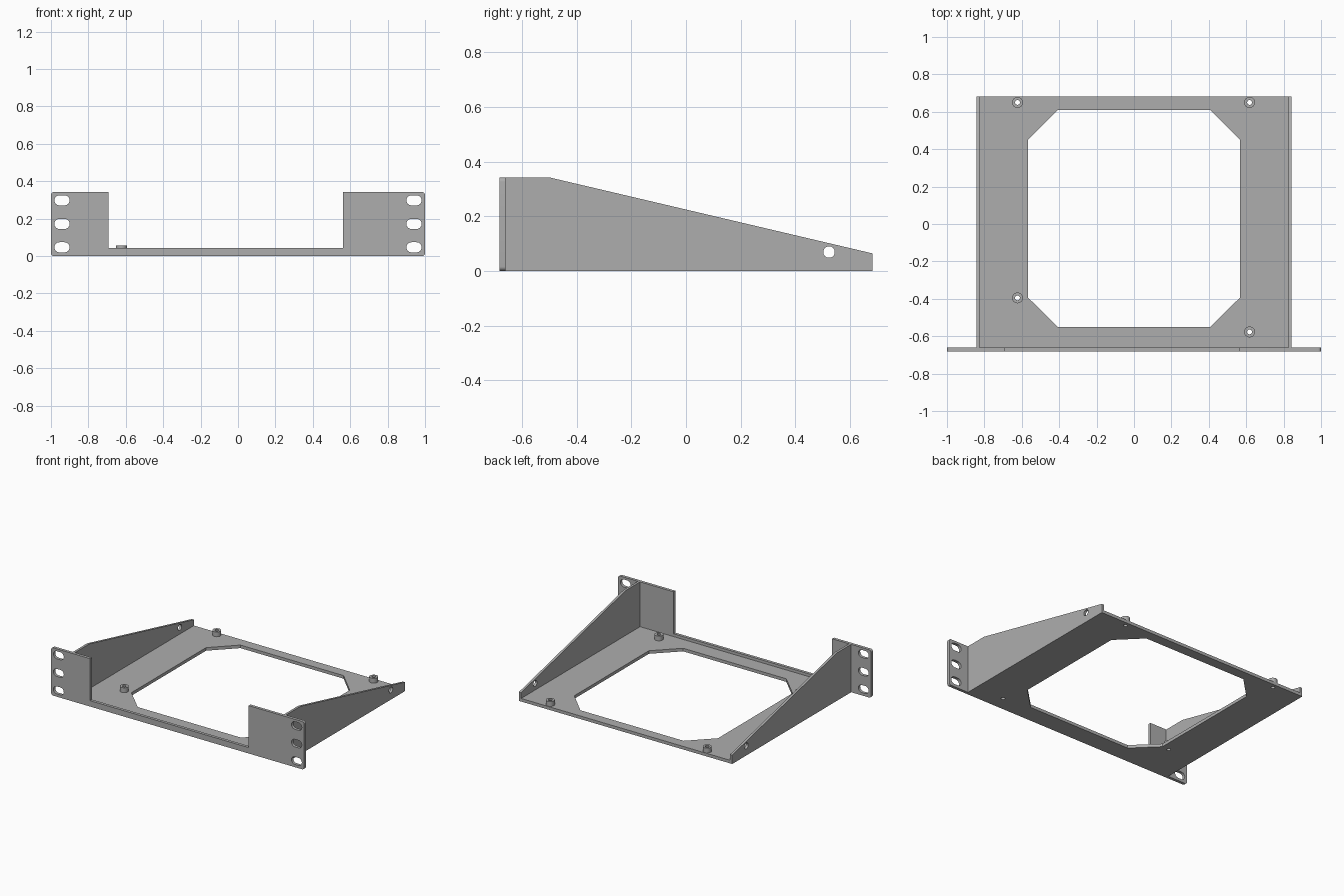
import bpy, bmesh, math
from mathutils import Matrix

if "Cube" in bpy.data.objects:
    bpy.data.objects.remove(bpy.data.objects["Cube"])

grey = bpy.data.materials.new("grey metal")
grey.diffuse_color = (0.42, 0.42, 0.42, 1)
grey.use_nodes = True
grey.node_tree.nodes["Principled BSDF"].inputs["Base Color"].default_value = grey.diffuse_color


def arc(cx, cy, r, a0, a1, n):
    return [(cx + r * math.cos(math.radians(a0 + (a1 - a0) * i / n)),
             cy + r * math.sin(math.radians(a0 + (a1 - a0) * i / n))) for i in range(n + 1)]


def circle(cx, cy, r, n=32):
    return arc(cx, cy, r, 0, 360, n)[:-1]


def slot(cx, cy, w, h):
    d, r = (w - h) / 2, h / 2
    return arc(cx + d, cy, r, -90, 90, 12) + arc(cx - d, cy, r, 90, 270, 12)


def plate(name, loops, thickness, matrix):
    """Flat plate: first loop is the outline, the rest are holes; centred on its thickness."""
    cu = bpy.data.curves.new(name, 'CURVE')
    cu.dimensions, cu.fill_mode, cu.extrude = '2D', 'BOTH', thickness / 2
    for pts in loops:
        sp = cu.splines.new('POLY')
        sp.points.add(len(pts) - 1)
        for p, (x, y) in zip(sp.points, pts):
            p.co = (x, y, 0, 1)
        sp.use_cyclic_u = True
    tmp = bpy.data.objects.new(name + " outline", cu)
    bpy.context.collection.objects.link(tmp)
    bpy.context.view_layer.update()
    me = bpy.data.meshes.new_from_object(tmp.evaluated_get(bpy.context.evaluated_depsgraph_get()))
    bpy.data.objects.remove(tmp)
    bm = bmesh.new()
    bm.from_mesh(me)
    bmesh.ops.remove_doubles(bm, verts=bm.verts, dist=1e-5)
    bmesh.ops.transform(bm, matrix=matrix, verts=bm.verts)
    bmesh.ops.recalc_face_normals(bm, faces=bm.faces)
    bm.to_mesh(me)
    bm.free()
    me.materials.clear()
    me.materials.append(grey)
    ob = bpy.data.objects.new(name, me)
    bpy.context.collection.objects.link(ob)
    bpy.ops.object.select_all(action='DESELECT')
    ob.select_set(True)
    bpy.context.view_layer.objects.active = ob
    bpy.ops.object.shade_smooth_by_angle(angle=math.radians(30))
    return ob


FRONT, BACK, INNER = -0.682, 0.682, -0.661
BASE, TOP, WALL = 0.022, 0.342, 0.017
posts = [(-0.623, 0.65), (0.618, 0.65), (-0.623, -0.395), (0.618, -0.577)]

# tray floor with chamfered opening and screw holes
floor = [(-0.843, INNER), (0.843, INNER), (0.843, BACK), (-0.843, BACK)]
opening = [(-0.408, -0.55), (0.408, -0.55), (0.568, -0.392), (0.568, 0.45),
           (0.408, 0.61), (-0.408, 0.61), (-0.568, 0.45), (-0.568, -0.392)]
plate("tray_floor", [floor, opening] + [circle(x, y, 0.013, 20) for x, y in posts],
      BASE, Matrix.Translation((0, 0, BASE / 2)))

# hollow standoffs
for i, (x, y) in enumerate(posts):
    plate(f"standoff_{i + 1}", [circle(x, y, 0.029), circle(x, y, 0.013, 20)],
          0.056 - BASE, Matrix.Translation((0, 0, (0.056 + BASE) / 2)))

# sloping side walls, drawn in the y-z plane
to_yz = Matrix(((0, 0, 1, 0), (1, 0, 0, 0), (0, 1, 0, 0), (0, 0, 0, 1)))
profile = [(INNER, 0), (BACK, 0), (BACK, 0.064), (-0.5, TOP), (INNER, TOP)]
for name, s in (("left_wall", -1), ("right_wall", 1)):
    plate(name, [profile, circle(0.523, 0.069, 0.021)], WALL,
          Matrix.Translation((s * (0.843 - WALL / 2), 0, 0)) @ to_yz)

# front panel with mounting ears and slots, drawn in the x-z plane
to_xz = Matrix.Rotation(math.pi / 2, 4, 'X')
r = 0.016
panel = (arc(-1 + r, r, r, 180, 270, 6) + arc(1 - r, r, r, 270, 360, 6)
         + arc(1 - r, TOP - r, r, 0, 90, 6)
         + [(0.562, TOP), (0.562, 0.042), (-0.693, 0.042), (-0.693, TOP)]
         + arc(-1 + r, TOP - r, r, 90, 180, 6))
slots = [slot(s * 0.941, z, 0.082, 0.054) for s in (-1, 1) for z in (0.047, 0.172, 0.298)]
plate("front_panel", [panel] + slots, INNER - FRONT,
      Matrix.Translation((0, (FRONT + INNER) / 2, 0)) @ to_xz)
